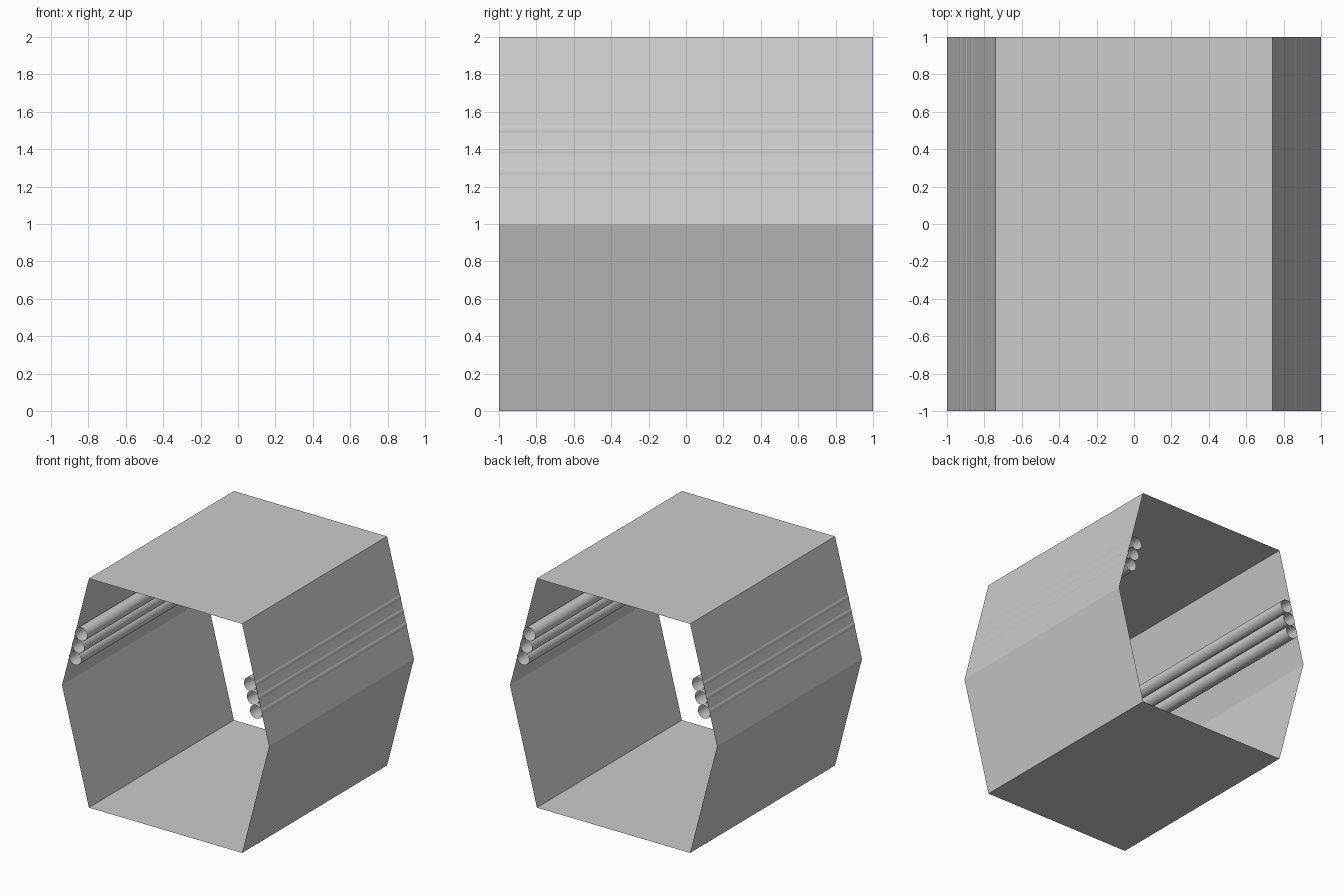
import bpy, bmesh, math
from mathutils import Vector

if "Cube" in bpy.data.objects:
    bpy.data.objects.remove(bpy.data.objects["Cube"])


def sweep(name, profile, smooth=False):
    """Open-ended zero-thickness tube: closed (x, z) profile swept along y."""
    bm = bmesh.new()
    verts = [bm.verts.new((x, -1, z)) for x, z in profile]
    n = len(verts)
    edges = [bm.edges.new((verts[i], verts[(i + 1) % n])) for i in range(n)]
    ext = bmesh.ops.extrude_edge_only(bm, edges=edges)["geom"]
    moved = [g for g in ext if isinstance(g, bmesh.types.BMVert)]
    bmesh.ops.translate(bm, verts=moved, vec=(0, 2, 0))
    bmesh.ops.recalc_face_normals(bm, faces=bm.faces)
    for f in bm.faces:
        f.smooth = smooth
    mesh = bpy.data.meshes.new(name)
    bm.to_mesh(mesh)
    bm.free()
    obj = bpy.data.objects.new(name, mesh)
    bpy.context.collection.objects.link(obj)
    return obj


# Hexagonal corridor shell
half_flat = 0.74
sweep("corridor_shell", [(-half_flat, 0), (half_flat, 0), (1, 1),
                         (half_flat, 2), (-half_flat, 2), (-1, 1)])

# Three pipes along each upper wall, just breaking through it
radius, inset, sides = 0.058, 0.0545, 32
normal = Vector((1, 1 - half_flat)).normalized()
for side, label in ((1, "right"), (-1, "left")):
    for i in range(3):
        z = 1.507 - 0.1125 * i
        wall = Vector((1 - (1 - half_flat) * (z - 1), z))
        c = wall - normal * inset
        ring = [(side * (c.x + radius * math.cos(2 * math.pi * k / sides)),
                 c.y + radius * math.sin(2 * math.pi * k / sides))
                for k in range(sides)]
        sweep(f"{label}_pipe_{i + 1}", ring, smooth=True)
